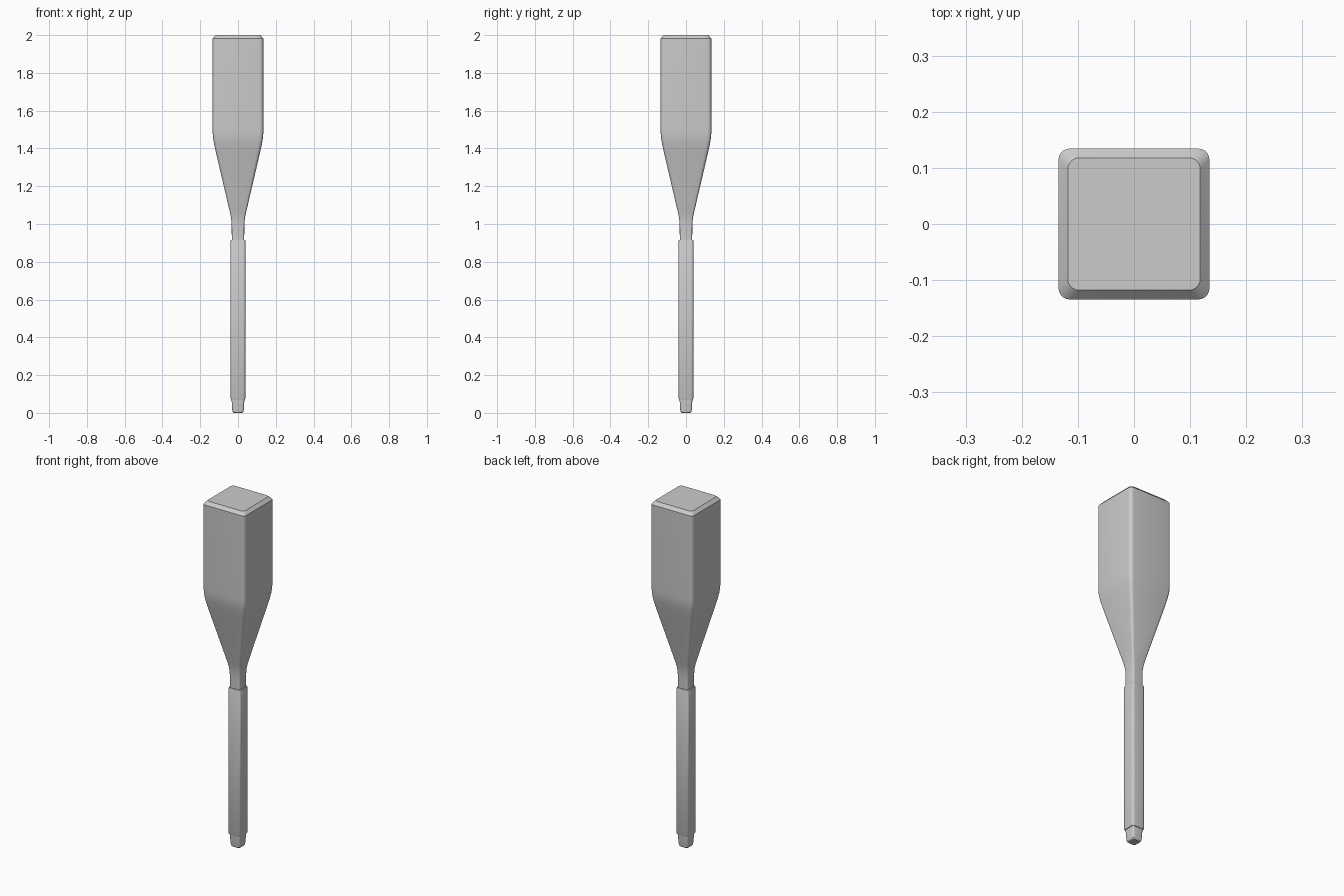
import bpy, bmesh, math

if "Cube" in bpy.data.objects:
    bpy.data.objects.remove(bpy.data.objects["Cube"])


def rounded_square(half, radius, steps=5):
    """Outline of a square with rounded corners, counter-clockwise."""
    pts = []
    for corner in range(4):
        mid = math.pi / 4 + corner * math.pi / 2
        cx = math.copysign(half - radius, math.cos(mid))
        cy = math.copysign(half - radius, math.sin(mid))
        for i in range(steps + 1):
            a = corner * math.pi / 2 + i / steps * math.pi / 2
            pts.append((cx + radius * math.cos(a), cy + radius * math.sin(a)))
    return pts


def loft(name, sections):
    """Skin rounded squares given as (z, half width, corner radius)."""
    bm = bmesh.new()
    rings = [[bm.verts.new((x, y, z)) for x, y in rounded_square(h, r)]
             for z, h, r in sections]
    n = len(rings[0])
    for low, high in zip(rings, rings[1:]):
        for i in range(n):
            j = (i + 1) % n
            bm.faces.new((low[i], low[j], high[j], high[i]))
    bm.faces.new(rings[0][::-1])
    bm.faces.new(rings[-1])
    mesh = bpy.data.meshes.new(name)
    bm.to_mesh(mesh)
    bm.free()
    obj = bpy.data.objects.new(name, mesh)
    bpy.context.collection.objects.link(obj)
    bpy.context.view_layer.objects.active = obj
    obj.select_set(True)
    bpy.ops.object.shade_smooth_by_angle(angle=math.radians(30))
    obj.select_set(False)
    return obj


# Tapered end knob
loft("end_knob", [(0, 0.024, 0.010), (0.006, 0.029, 0.011),
                  (0.02, 0.031, 0.011), (0.075, 0.034, 0.011)])

# Straight handle grip with slightly eased ends
loft("handle_grip", [(0.072, 0.037, 0.011), (0.077, 0.039, 0.012),
                     (0.911, 0.039, 0.012), (0.916, 0.037, 0.011)])

# Neck flaring into the square head with a bevelled top
loft("head", [(0.914, 0.033, 0.010), (0.98, 0.0332, 0.010),
              (1.01, 0.0345, 0.010), (1.035, 0.0375, 0.010),
              (1.06, 0.0425, 0.011), (1.39, 0.1195, 0.018),
              (1.42, 0.126, 0.019), (1.445, 0.1305, 0.020),
              (1.47, 0.1335, 0.020), (1.50, 0.1345, 0.020),
              (1.982, 0.1345, 0.020), (2.0, 0.118, 0.020)])
